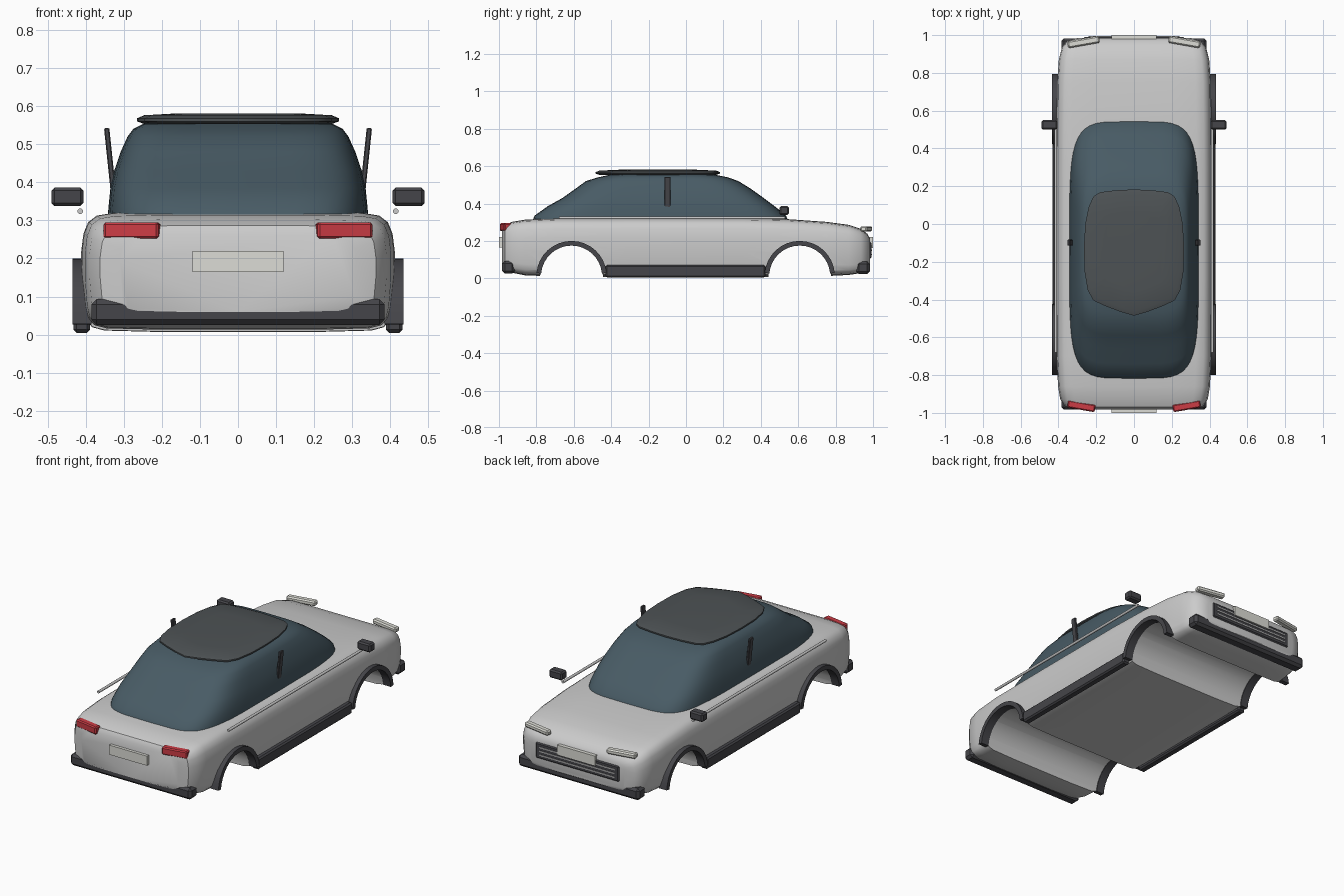
import bpy, bmesh, math
from mathutils import Vector

if "Cube" in bpy.data.objects:
    bpy.data.objects.remove(bpy.data.objects["Cube"])


def material(name, rgb):
    m = bpy.data.materials.new(name)
    m.diffuse_color = (*rgb, 1)
    m.use_nodes = True
    m.node_tree.nodes["Principled BSDF"].inputs["Base Color"].default_value = m.diffuse_color
    return m


GLASS = material("tinted_glass", (0.065, 0.105, 0.13))
DARK = material("dark_trim", (0.06, 0.06, 0.068))
ROOF = material("roof_grey", (0.075, 0.085, 0.09))
RED = material("red_lens", (0.6, 0.045, 0.06))
PALE = material("pale_plate", (0.72, 0.72, 0.67))


def finish(name, bm, mat=None, angle=None):
    bmesh.ops.recalc_face_normals(bm, faces=bm.faces)
    me = bpy.data.meshes.new(name)
    bm.to_mesh(me)
    bm.free()
    ob = bpy.data.objects.new(name, me)
    bpy.context.collection.objects.link(ob)
    if mat:
        me.materials.append(mat)
    bpy.ops.object.select_all(action='DESELECT')
    bpy.context.view_layer.objects.active = ob
    ob.select_set(True)
    if angle:
        bpy.ops.object.shade_smooth_by_angle(angle=math.radians(angle))
    return ob


def loft(rings, closed=False):
    """Bridge rings of points; cap the ends unless the loft closes on itself."""
    bm = bmesh.new()
    vs = [[bm.verts.new(p) for p in r] for r in rings]
    n = len(vs[0])
    pairs = list(zip(vs, vs[1:] + vs[:1])) if closed else list(zip(vs, vs[1:]))
    for a, b in pairs:
        for i in range(n):
            j = (i + 1) % n
            bm.faces.new((a[i], a[j], b[j], b[i]))
    if not closed:
        bm.faces.new(vs[0])
        bm.faces.new(vs[-1])
    return bm


def box(name, lo, hi, mat=None, bevel=0.0, rz=0.0, ry=0.0, segments=1):
    lo, hi = Vector(lo), Vector(hi)
    bm = bmesh.new()
    bmesh.ops.create_cube(bm, size=1)
    bmesh.ops.scale(bm, vec=hi - lo, verts=bm.verts)
    if bevel:
        bmesh.ops.bevel(bm, geom=bm.edges[:], offset=bevel, segments=segments,
                        affect='EDGES', profile=0.5)
    ob = finish(name, bm, mat)
    ob.location = (lo + hi) / 2
    ob.rotation_euler = (0, math.radians(ry), math.radians(rz))
    return ob


def superellipse(hw, y0, y1, z, n=48, power=5.0):
    pts = []
    for i in range(n):
        t = 2 * math.pi * i / n
        c, s = math.cos(t), math.sin(t)
        f = lambda v: math.copysign(abs(v) ** (2 / power), v)
        pts.append((hw * f(c), (y0 + y1) / 2 + (y1 - y0) / 2 * f(s), z))
    return pts


# Body shell: one cross-section swept through stations (y, half width, bottom, top)
half = [(0, 1), (.5, 1), (.8, .992), (.9, .97), (.955, .915), (.985, .82), (1, .66),
        (1, .45), (.985, .2), (.968, .1), (.93, .04), (.85, .012), (.5, 0), (0, 0)]
section = half + [(-u, v) for u, v in half[-2:0:-1]]
stations = [(-.983, .31, .06, .262), (-.968, .362, .042, .286), (-.93, .39, .03, .302),
            (-.86, .402, .016, .314), (-.7, .41, .01, .321), (-.3, .412, .007, .322),
            (.3, .412, .007, .322), (.55, .41, .009, .316), (.75, .407, .012, .302),
            (.87, .398, .018, .286), (.935, .382, .028, .264), (.97, .352, .042, .238),
            (.985, .3, .06, .21)]
body = finish("body", loft([[(u * w, y, a + v * (b - a)) for u, v in section]
                            for y, w, a, b in stations]))

# Full-width wheel tunnels cut from the body
AXLES = (("front", -.612), ("back", .608))
for end, y in AXLES:
    bm = bmesh.new()
    bmesh.ops.create_cone(bm, cap_ends=True, segments=32, radius1=.168, radius2=.168, depth=1.2)
    cutter = finish("wheel_cutter", bm)
    cutter.rotation_euler = (0, math.pi / 2, 0)
    cutter.location = (0, y, .01)
    cutter.hide_render = True
    mod = body.modifiers.new("cut", 'BOOLEAN')
    mod.operation, mod.solver, mod.object = 'DIFFERENCE', 'EXACT', cutter
    bpy.context.view_layer.objects.active = body
    bpy.ops.object.modifier_apply(modifier="cut")
    bpy.data.objects.remove(cutter)
bpy.ops.object.select_all(action='DESELECT')
body.select_set(True)
bpy.ops.object.shade_smooth_by_angle(angle=math.radians(35))

# Glass cabin: stacked rounded outlines (half width, y min, y max, z)
levels = [(.342, -.82, .545, .31), (.34, -.81, .535, .335), (.335, -.74, .475, .385),
          (.325, -.66, .415, .43), (.308, -.59, .345, .48), (.29, -.535, .28, .52),
          (.275, -.47, .225, .54), (.25, -.41, .16, .553), (.2, -.34, .08, .56)]
finish("glass_cabin", loft([superellipse(*l) for l in levels]), GLASS, 40)

# Roof panel: tapered outline with thin rounded edge
side = [(0, .183), (.1, .178), (.18, .168), (.215, .145), (.24, .09), (.258, 0), (.265, -.12),
        (.262, -.25), (.245, -.35), (.215, -.405), (.15, -.435), (.07, -.465)]
outline = side + [(0, -.485)] + [(-x, y) for x, y in side[:0:-1]]
finish("roof_panel", loft([[(x * s, -.15 + (y + .15) * s, z) for x, y in outline]
                           for s, z in ((.93, .553), (1, .56), (1, .568), (.93, .576), (.6, .581))]),
       ROOF, 40)

# Bumpers
box("front_bumper", (-.385, -.983, .026), (.385, -.915, .093), DARK, .014)
box("back_bumper", (-.385, .912, .022), (.385, .983, .09), DARK, .014)

# Grille with slats, and number plates
box("grille", (-.265, .96, .105), (.265, .991, .195), DARK, .006)
for i in range(3):
    z = .128 + i * .022
    box("grille_slat", (-.24, .985, z - .003), (.24, .995, z + .003))
box("back_plate", (-.12, .975, .163), (.12, 1.0, .22), PALE)
box("front_plate", (-.12, -1.0, .165), (.12, -.97, .22), PALE)

# Paired parts on both sides
for s, tag in ((1, "right"), (-1, "left")):
    def pair(name, x0, x1, y0, y1, z0, z1, mat, bevel=0.0, rz=0, ry=0):
        xs = sorted((s * x0, s * x1))
        box(f"{name}_{tag}", (xs[0], y0, z0), (xs[1], y1, z1), mat, bevel, rz * s, ry * s)

    pair("tail_light", .205, .352, -.984, -.945, .252, .295, RED, .006, 10)
    pair("headlight", .182, .352, .945, .982, .25, .278, PALE, .007, -10)
    pair("mirror", .406, .49, .5, .55, .338, .386, DARK, .008)
    pair("sill", .388, .432, -.43, .425, .005, .07, DARK, .008)
    pair("door_pillar", .328, .342, -.115, -.083, .355, .543, DARK, .003, 0, 6)

    # Belt-line rod
    bm = bmesh.new()
    bmesh.ops.create_cone(bm, cap_ends=True, segments=10, radius1=.0075, radius2=.0075, depth=1.21)
    rod = finish(f"belt_rod_{tag}", bm, None, 40)
    rod.rotation_euler = (math.pi / 2, 0, 0)
    rod.location = (s * .414, -.075, .324)

    # Wheel arch trims
    for end, y in AXLES:
        rings = []
        for i in range(17):
            t = math.radians(5 + 170 * i / 16)
            rings.append([(s * x, y + r * math.cos(t), .012 + r * math.sin(t))
                          for x, r in ((.385, .163), (.434, .163), (.434, .188), (.385, .188))])
        finish(f"{end}_arch_trim_{tag}", loft(rings), DARK, 30)
